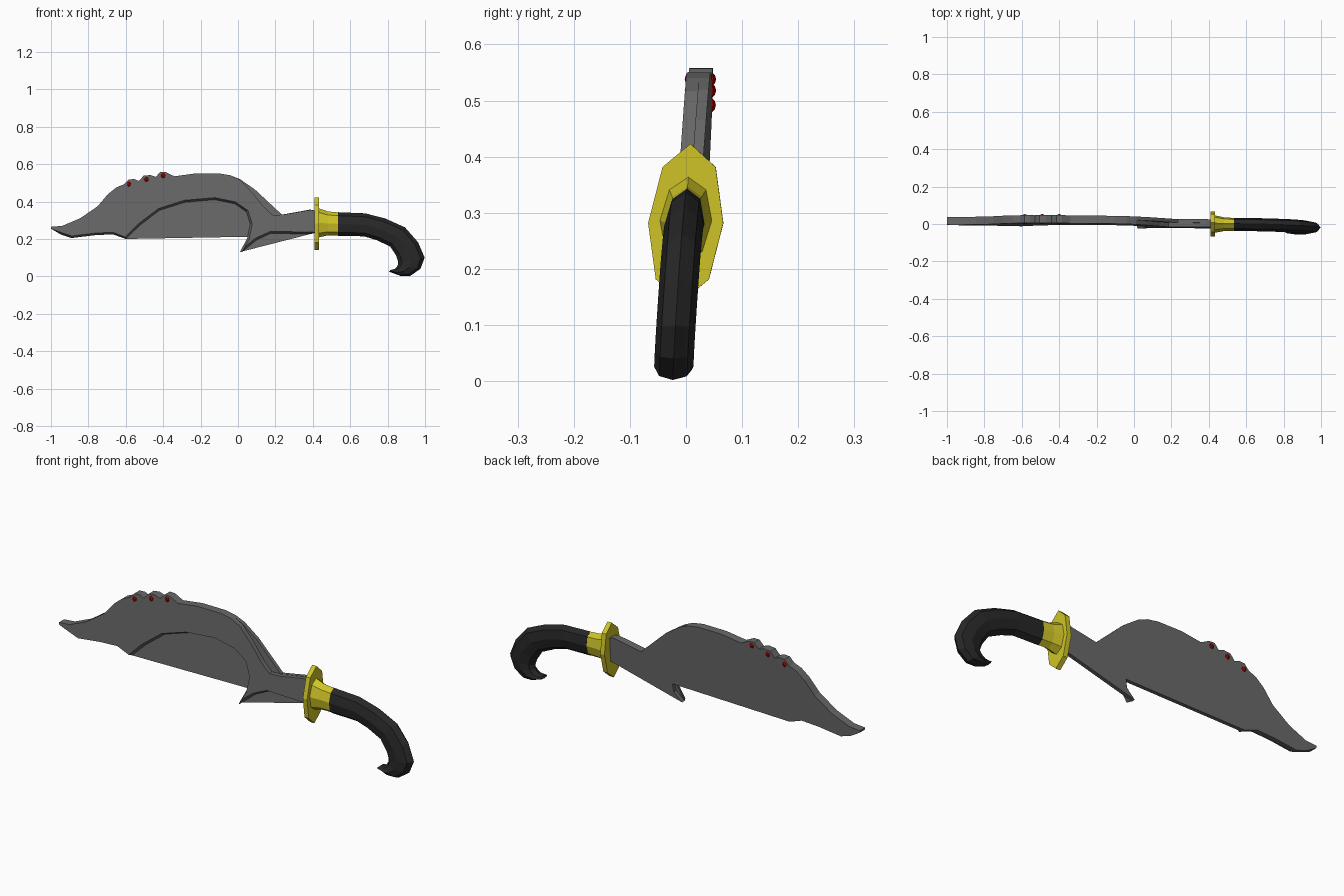
import bpy, bmesh, math
from mathutils import Vector

if "Cube" in bpy.data.objects:
    bpy.data.objects.remove(bpy.data.objects["Cube"])


def lean(x, y, z):
    # the whole knife leans very slightly in y
    return (x, y - 0.013 * x + 0.06 * (z - 0.28) + 0.005, z)


def mat(name, r, g, b):
    m = bpy.data.materials.new(name)
    m.diffuse_color = (r, g, b, 1)
    m.use_nodes = True
    m.node_tree.nodes["Principled BSDF"].inputs["Base Color"].default_value = m.diffuse_color
    return m


steel = mat("steel", 0.14, 0.14, 0.14)
gold = mat("gold", 0.62, 0.55, 0.02)
black = mat("black", 0.02, 0.02, 0.02)
red = mat("red", 0.35, 0.0, 0.0)


def loft(name, rings, material):
    """Skin a list of rings (equal point counts) and cap both ends."""
    bm = bmesh.new()
    vs = [[bm.verts.new(lean(*p)) for p in ring] for ring in rings]
    n = len(vs[0])
    for a, b in zip(vs, vs[1:]):
        for i in range(n):
            j = (i + 1) % n
            bm.faces.new((a[i], a[j], b[j], b[i]))
    bm.faces.new(vs[0])
    bm.faces.new(vs[-1])
    bmesh.ops.recalc_face_normals(bm, faces=bm.faces)
    me = bpy.data.meshes.new(name)
    bm.to_mesh(me)
    bm.free()
    ob = bpy.data.objects.new(name, me)
    bpy.context.collection.objects.link(ob)
    me.materials.append(material)
    return ob


def flat(pts, y):
    return [(x, y, z) for x, z in pts]


def offset(pts, d):
    """Shift an open chain sideways, ends fixed."""
    out = [pts[0]]
    for a, p, b in zip(pts, pts[1:], pts[2:]):
        t = (Vector(b) - Vector(a)).normalized()
        out.append((p[0] + t.y * d, p[1] - t.x * d))
    return out + [pts[-1]]


# Blade outlines: shared spine with three humps, shared curled tip
spine = [(-1, .265), (-.94, .27), (-.845, .31), (-.75, .375), (-.695, .44),
         (-.65, .476), (-.61, .492), (-.585, .518), (-.555, .52), (-.53, .51),
         (-.505, .538), (-.47, .542), (-.44, .532), (-.415, .558),
         (-.385, .557), (-.34, .535), (-.23, .55), (-.1, .55), (-.04, .54)]
tip = [(-.6, .2), (-.67, .225), (-.765, .22), (-.89, .205), (-.95, .225), (-1, .255)]

# Thin back plate with the straight cutting edge
plate = spine + [(.01, .52), (.09, .465), (.235, .33), (.385, .357), (.425, .35),
                 (.425, .235), (.37, .222), (.01, .13), (.055, .172), (.062, .212)] + tip
loft("blade_plate", [flat(plate, .021), flat(plate, .002)], steel)

# Raised front body with a sloped lower edge
back = spine + [(.01, .517), (.075, .45), (.14, .37), (.185, .328), (.24, .33),
                (.385, .355), (.425, .35)]
low = [(.425, .235), (.37, .226), (.175, .23), (.1, .195), (.05, .155), (.01, .13),
       (.05, .205), (.065, .28), (.045, .345), (-.017, .388), (-.125, .41),
       (-.285, .396), (-.42, .353), (-.525, .273)] + tip
loft("blade_body", [flat(back + low, .002), flat(back + offset(low, .011), -.021)], steel)

# Red gems on both faces under the humps
for i, (x, z) in enumerate([(-.583, .492), (-.49, .518), (-.4, .538)]):
    for s, side in ((-1, "front"), (1, "back")):
        bpy.ops.mesh.primitive_uv_sphere_add(segments=8, ring_count=6, radius=.015,
                                             location=lean(x, s * .013, z))
        ob = bpy.context.object
        ob.name = f"gem_{side}_{i + 1}"
        ob.data.materials.append(red)


# Octagonal section between a top and a bottom point
def octagon(top, bot, w):
    c = [(a + b) / 2 for a, b in zip(top, bot)]
    h = [(a - b) / 2 for a, b in zip(top, bot)]
    ring = []
    for k in range(8):
        a = k * math.pi / 4
        ring.append((c[0] + h[0] * math.cos(a), w * math.sin(a), c[1] + h[1] * math.cos(a)))
    return ring


# Guard and ferrule
loft("guard", [octagon((x, .423), (x, .14), .067) for x in (.41, .434)], gold)
loft("ferrule", [octagon((x, t), (x, b), w) for x, t, b, w in
                 ((.43, .365, .208, .047), (.48, .347, .219, .037), (.537, .342, .219, .034))], gold)

# Curved grip ending in a hook
grip = [((.535, .343), (.535, .217), .035), ((.68, .337), (.675, .214), .035),
        ((.786, .31), (.743, .193), .035), ((.893, .262), (.813, .16), .035),
        ((.963, .182), (.845, .112), .035), ((.998, .1), (.856, .08), .035),
        ((.975, .04), (.855, .062), .035), ((.92, .002), (.849, .05), .035),
        ((.868, .003), (.838, .04), .033), ((.807, .025), (.815, .034), .028)]
loft("grip", [octagon(*g) for g in grip], black)
